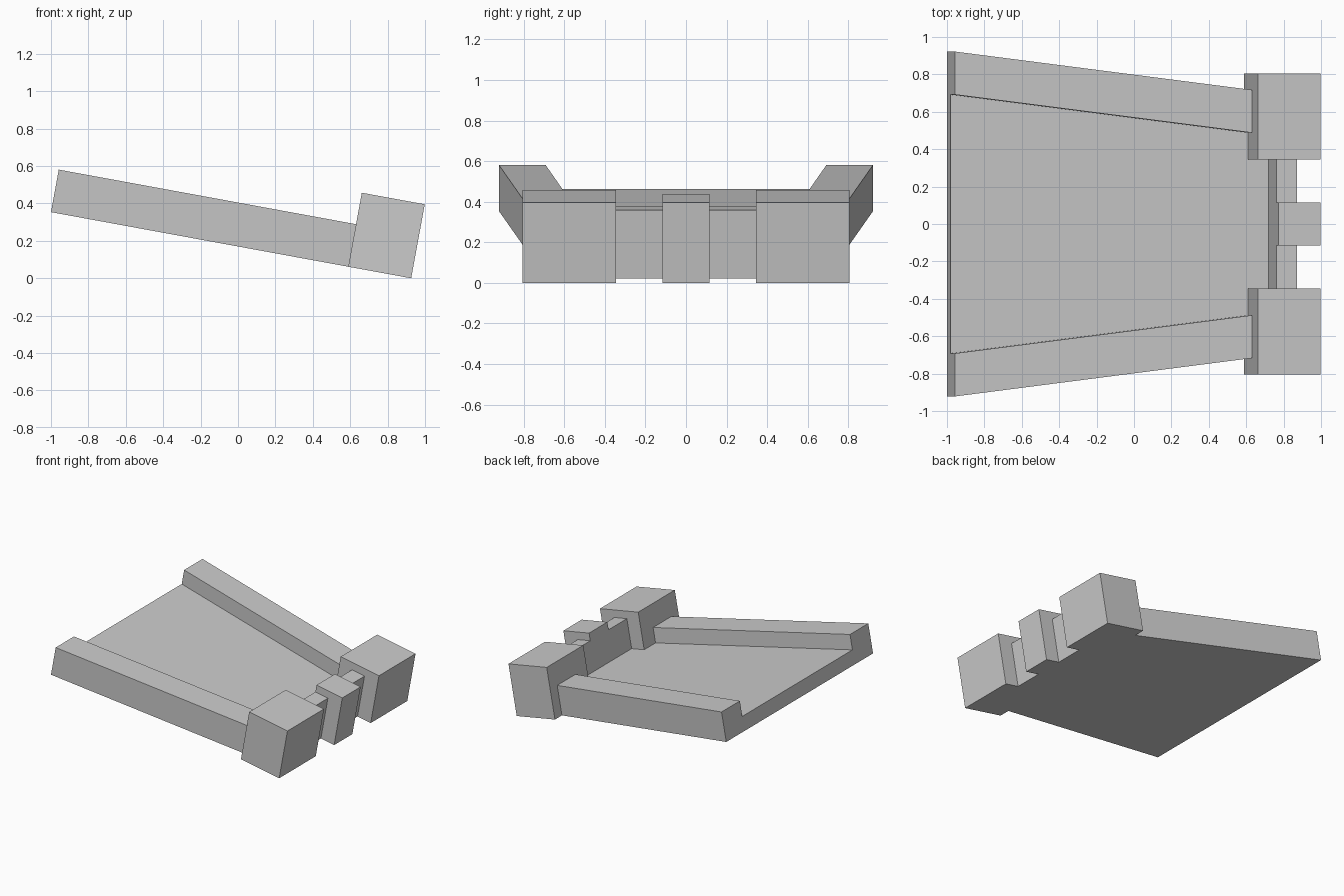
import bpy, bmesh, math

if "Cube" in bpy.data.objects:
    bpy.data.objects.remove(bpy.data.objects["Cube"])

TILT = math.radians(10.4)
U_POST, U_WALL, U_LOW, U_END = 1.616, 1.728, 1.84, 1.958   # stations along the slope
H_DECK, H_RAIL, H_WALL, H_POST = 0.112, 0.231, 0.343, 0.402


def prism(name, plan, height, mirrored=False):
    """Extrude a plan outline, laid on the tilted base plane."""
    mesh = bpy.data.meshes.new(name)
    bm = bmesh.new()
    face = bm.faces.new([bm.verts.new((x, y, 0)) for x, y in plan])
    ext = bmesh.ops.extrude_face_region(bm, geom=[face])["geom"]
    top = [v for v in ext if isinstance(v, bmesh.types.BMVert)]
    bmesh.ops.translate(bm, verts=top, vec=(0, 0, height))
    bmesh.ops.recalc_face_normals(bm, faces=bm.faces)
    bm.to_mesh(mesh)
    bm.free()
    obj = bpy.data.objects.new(name, mesh)
    bpy.context.collection.objects.link(obj)
    obj.location = (-1, 0, 0.3534)
    obj.rotation_euler = (0, TILT, 0)
    if mirrored:
        mod = obj.modifiers.new("Mirror", 'MIRROR')
        mod.use_axis = (False, True, False)
        mod.use_mirror_merge = False
    return obj


def box(name, x0, x1, y0, y1, height, mirrored=False):
    return prism(name, [(x0, y0), (x1, y0), (x1, y1), (x0, y1)], height, mirrored)


# Tapering floor, narrowing to pass between the corner posts
half = [(0, 0.692), (U_POST, 0.488), (U_POST, 0.345), (U_WALL, 0.345)]
prism("deck", half + [(x, -y) for x, y in reversed(half)], H_DECK)

# Raised rails along the converging sides
prism("side_rail", [(0, 0.692), (U_POST, 0.488), (U_POST, 0.717), (0, 0.922)], H_RAIL, True)

# Blocks at the outer corners
box("corner_post", U_POST, U_END, 0.345, 0.805, H_POST, True)

# Low wall either side of the central block
box("low_wall", U_WALL, U_LOW, 0.115, 0.345, H_WALL, True)
box("centre_post", U_WALL, U_END, -0.115, 0.115, H_POST)
